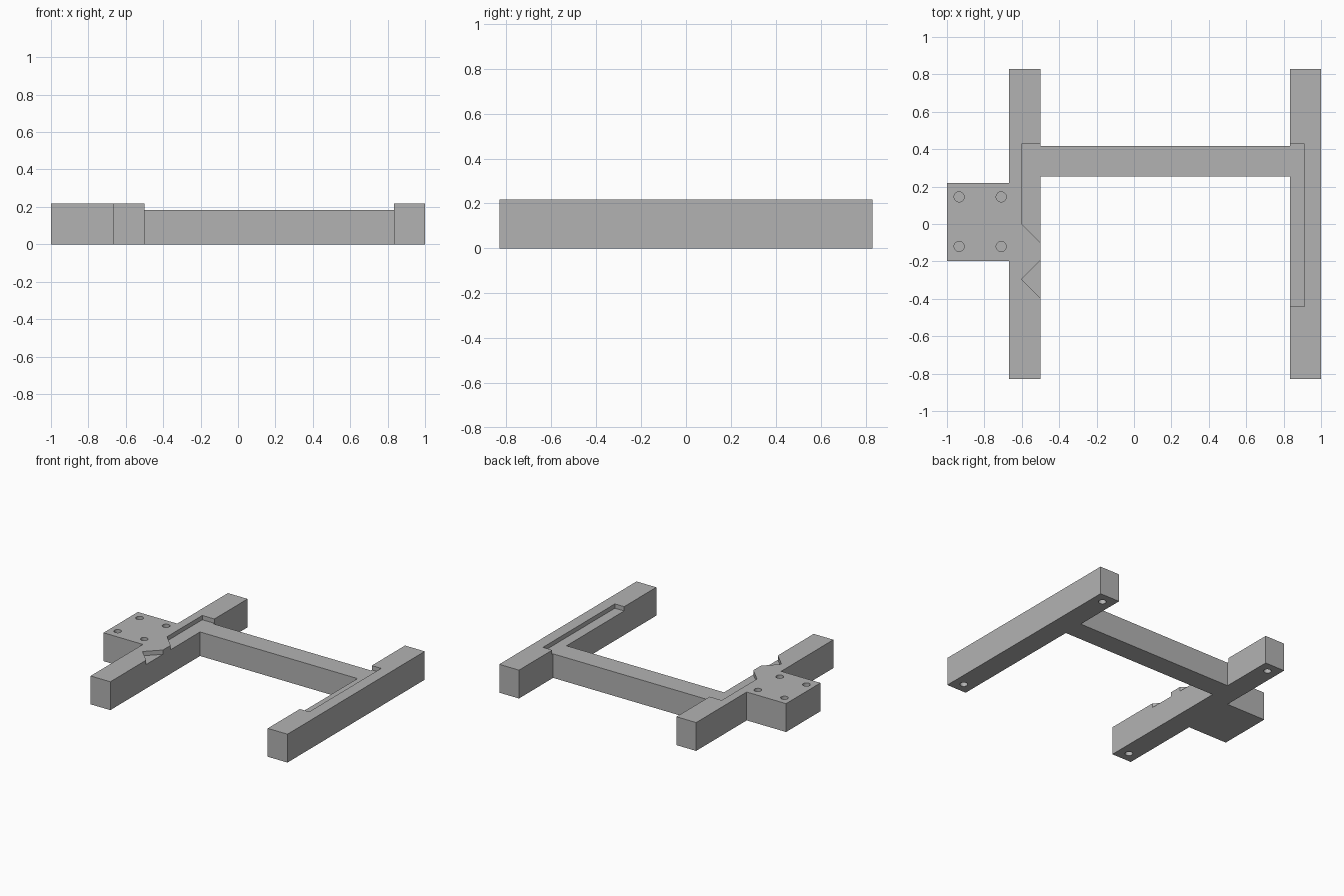
import bpy
import bmesh
import math

cube = bpy.data.objects.get("Cube")
if cube:
    bpy.data.objects.remove(cube, do_unlink=True)

TOP = 0.217      # height of rails and mounting block
FLOOR = 0.184    # height of cross beam and recess floors
HOLE_R = 0.027
HOLE_DEPTH = 0.1

grey = bpy.data.materials.new("plain grey")
grey.use_nodes = True
colour = (0.45, 0.45, 0.45, 1)
grey.diffuse_color = colour
grey.node_tree.nodes["Principled BSDF"].inputs["Base Color"].default_value = colour


def prism(name, outline, z0, z1):
    """Extrude a flat outline from z0 to z1."""
    bm = bmesh.new()
    face = bm.faces.new([bm.verts.new((x, y, z0)) for x, y in outline])
    ext = bmesh.ops.extrude_face_region(bm, geom=[face])
    moved = [g for g in ext["geom"] if isinstance(g, bmesh.types.BMVert)]
    bmesh.ops.translate(bm, verts=moved, vec=(0, 0, z1 - z0))
    bmesh.ops.recalc_face_normals(bm, faces=bm.faces)
    mesh = bpy.data.meshes.new(name)
    bm.to_mesh(mesh)
    bm.free()
    mesh.materials.append(grey)
    obj = bpy.data.objects.new(name, mesh)
    bpy.context.collection.objects.link(obj)
    return obj


def circle(x, y, r, sides=32):
    steps = [2 * math.pi * i / sides for i in range(sides)]
    return [(x + r * math.cos(a), y + r * math.sin(a)) for a in steps]


def cut(target, cutter):
    """Subtract the cutter, then discard it."""
    cutter.hide_render = True
    mod = target.modifiers.new("cut", 'BOOLEAN')
    mod.operation = 'DIFFERENCE'
    mod.solver = 'EXACT'
    mod.object = cutter
    bpy.context.view_layer.objects.active = target
    bpy.ops.object.modifier_apply(modifier=mod.name)
    bpy.data.objects.remove(cutter, do_unlink=True)


# Frame: two rails, the cross beam and the mounting block in one outline
frame = prism("frame", [
    (-0.667, -0.83), (-0.5, -0.83), (-0.5, 0.255), (0.833, 0.255),
    (0.833, -0.83), (1, -0.83), (1, 0.83), (0.833, 0.83),
    (0.833, 0.417), (-0.5, 0.417), (-0.5, 0.83), (-0.667, 0.83),
    (-0.667, 0.218), (-1, 0.218), (-1, -0.198), (-0.667, -0.198)], 0, TOP)

# Lowered beam top and the rail recesses that run on from it
cut(frame, prism("recess_cutter", [
    (-0.602, 0.428), (0.912, 0.428), (0.912, -0.442), (0.7, -0.442),
    (0.7, 0.1), (-0.4, 0.1), (-0.4, -0.2), (-0.602, 0.002)], FLOOR, 0.4))

# V notch in the rail next to the block
cut(frame, prism("notch_cutter", [
    (-0.602, -0.295), (-0.4, -0.497), (-0.4, -0.093)], FLOOR, 0.4))

# Blind holes in the block top
for x in (-0.935, -0.71):
    for y in (-0.12, 0.145):
        cut(frame, prism("block_hole_cutter", circle(x, y, HOLE_R),
                         TOP - HOLE_DEPTH, 0.4))

# Blind holes under the rail ends
for x in (-0.583, 0.917):
    for y in (-0.75, 0.75):
        cut(frame, prism("rail_hole_cutter", circle(x, y, HOLE_R),
                         -0.2, HOLE_DEPTH))

# Smooth hole walls, sharp edges elsewhere
bpy.ops.object.select_all(action='DESELECT')
frame.select_set(True)
bpy.context.view_layer.objects.active = frame
bpy.ops.object.shade_smooth_by_angle(angle=math.radians(30))
